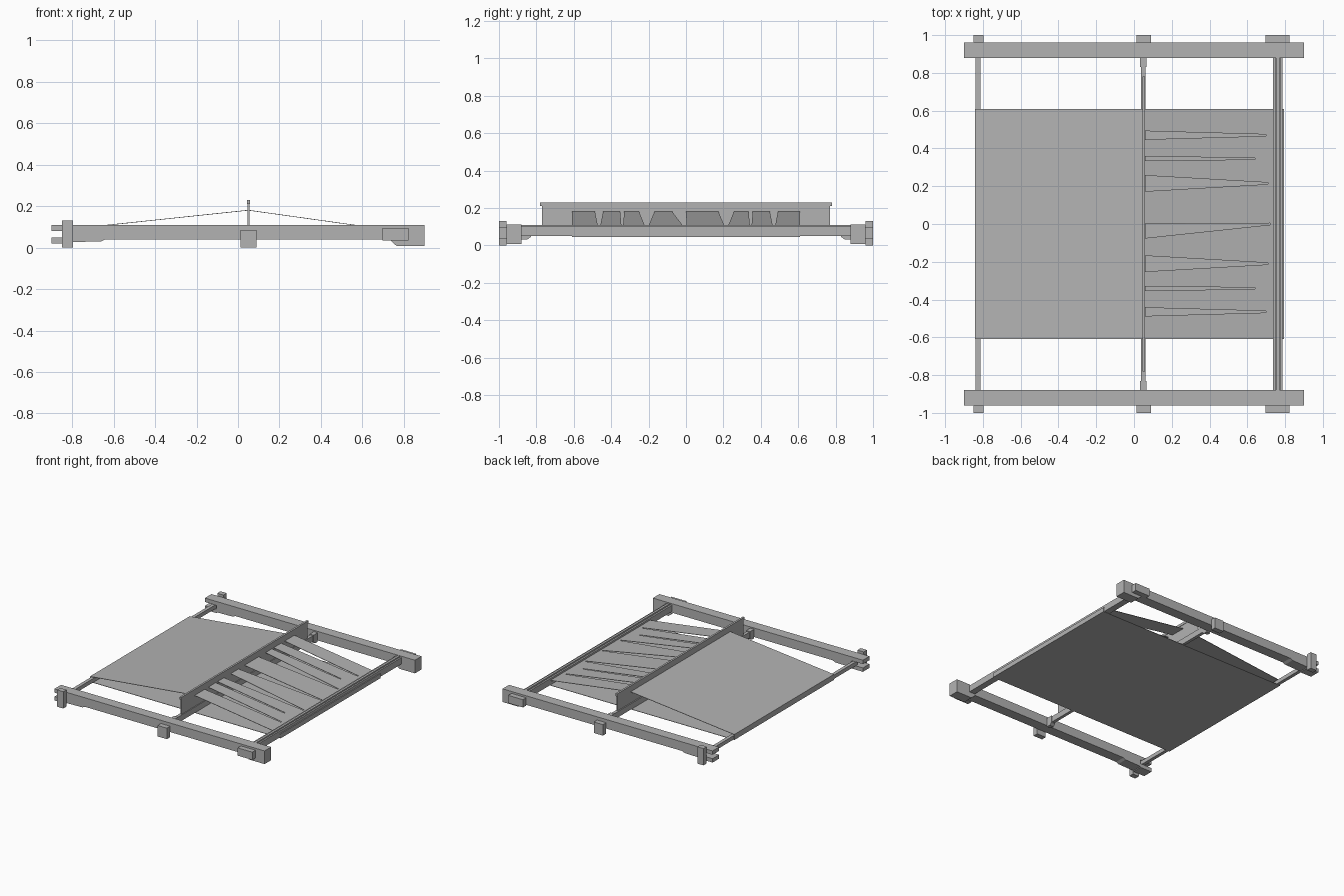
import bpy
import bmesh

cube = bpy.data.objects.get("Cube")
if cube:
    bpy.data.objects.remove(cube, do_unlink=True)

GREY = (0.45, 0.45, 0.45, 1)
mat = bpy.data.materials.new("plain_grey")
mat.use_nodes = True
mat.diffuse_color = GREY
mat.node_tree.nodes["Principled BSDF"].inputs["Base Color"].default_value = GREY


def finish(name, bm):
    bmesh.ops.recalc_face_normals(bm, faces=bm.faces)
    mesh = bpy.data.meshes.new(name)
    bm.to_mesh(mesh)
    bm.free()
    mesh.materials.append(mat)
    obj = bpy.data.objects.new(name, mesh)
    bpy.context.collection.objects.link(obj)
    return obj


def extrude(name, points, vector):
    """Solid made by sweeping one flat outline along a vector."""
    bm = bmesh.new()
    face = bm.faces.new([bm.verts.new(p) for p in points])
    swept = bmesh.ops.extrude_face_region(bm, geom=[face])
    verts = [g for g in swept["geom"] if isinstance(g, bmesh.types.BMVert)]
    bmesh.ops.translate(bm, verts=verts, vec=vector)
    return finish(name, bm)


def profile_y(name, outline, y0, y1):
    """Outline in x and z, swept from y0 to y1."""
    return extrude(name, [(x, y0, z) for x, z in outline], (0, y1 - y0, 0))


def box(name, x0, x1, y0, y1, z0, z1):
    return profile_y(name, [(x0, z0), (x1, z0), (x1, z1), (x0, z1)], y0, y1)


# Side beams with a forked end and a deeper foot at the other end
beam = [(-0.9, 0.11), (0.9, 0.11), (0.9, 0.008), (0.765, 0.008), (0.73, 0.04),
        (-0.64, 0.04), (-0.66, 0.03), (-0.8, 0.027), (-0.8, 0.02), (-0.9, 0.02),
        (-0.9, 0.05), (-0.8, 0.05), (-0.8, 0.08), (-0.9, 0.08)]
for side, label in ((-1, "front"), (1, "back")):
    profile_y(label + "_beam", beam, side * 0.88, side * 0.96)
    # Cleats and posts fixed on the outside
    for part, x0, x1, z0, z1 in (("post", -0.85, -0.797, 0.0, 0.13),
                                 ("middle_cleat", 0.012, 0.09, 0.0, 0.085),
                                 ("end_cleat", 0.697, 0.823, 0.035, 0.095)):
        box(label + "_" + part, x0, x1, side * 0.96, side, z0, z1)
    # Stepped foot of the middle bar
    foot = [(side * 0.88, 0.03), (side * 0.85, 0.03), (side * 0.83, 0.045),
            (side * 0.83, 0.1), (side * 0.88, 0.1)]
    extrude(label + "_bar_foot", [(0.033, y, z) for y, z in foot], (0.034, 0, 0))

# Cross bars
box("left_rod", -0.838, -0.812, -0.9, 0.9, 0.05, 0.08)
box("middle_bar", 0.038, 0.062, -0.88, 0.88, 0.05, 0.095)
grooved = [(0.735, 0.05), (0.785, 0.05), (0.785, 0.1), (0.773, 0.1), (0.773, 0.085),
           (0.748, 0.085), (0.748, 0.1), (0.735, 0.1)]
profile_y("right_grooved_bar", grooved, -0.88, 0.88)
box("right_inlay_strip", 0.752, 0.77, -0.88, 0.88, 0.08, 0.108)

# Upright board with its cap
box("upright_board", 0.047, 0.056, -0.77, 0.77, 0.095, 0.215)
box("board_cap", 0.044, 0.059, -0.78, 0.78, 0.21, 0.23)

# Sheet below, wrapping round both end bars up to the raised sheet
W = 0.61
profile_y("lower_sheet", [(-0.841, 0.085), (-0.841, 0.045), (0.793, 0.045), (0.793, 0.08),
                          (0.79, 0.08), (0.79, 0.048), (-0.838, 0.048), (-0.838, 0.085)], -W, W)
profile_y("left_raised_sheet", [(-0.841, 0.085), (0.05, 0.179), (0.05, 0.182), (-0.841, 0.088)], -W, W)

# Raised sheet on the other side, cut by tapering slots: low y, high y, tip y, tip x
slots = [(-0.487, -0.443, -0.465, 0.70), (-0.352, -0.33, -0.341, 0.64),
         (-0.252, -0.168, -0.21, 0.71), (-0.075, 0, 0, 0.72),
         (0.173, 0.257, 0.215, 0.71), (0.335, 0.357, 0.346, 0.64),
         (0.448, 0.492, 0.47, 0.70)]
outline = [(0.79, W), (0.79, -W), (0.05, -W)]
for low, high, tip, tip_x in slots:
    e = 0.004
    outline += [(0.05, low), (tip_x, tip - e), (tip_x, tip + e), (0.05, high)]
outline.append((0.05, W))
extrude("right_slotted_sheet", [(x, y, 0.179 - 0.14 * (x - 0.05)) for x, y in outline], (0, 0, 0.003))
